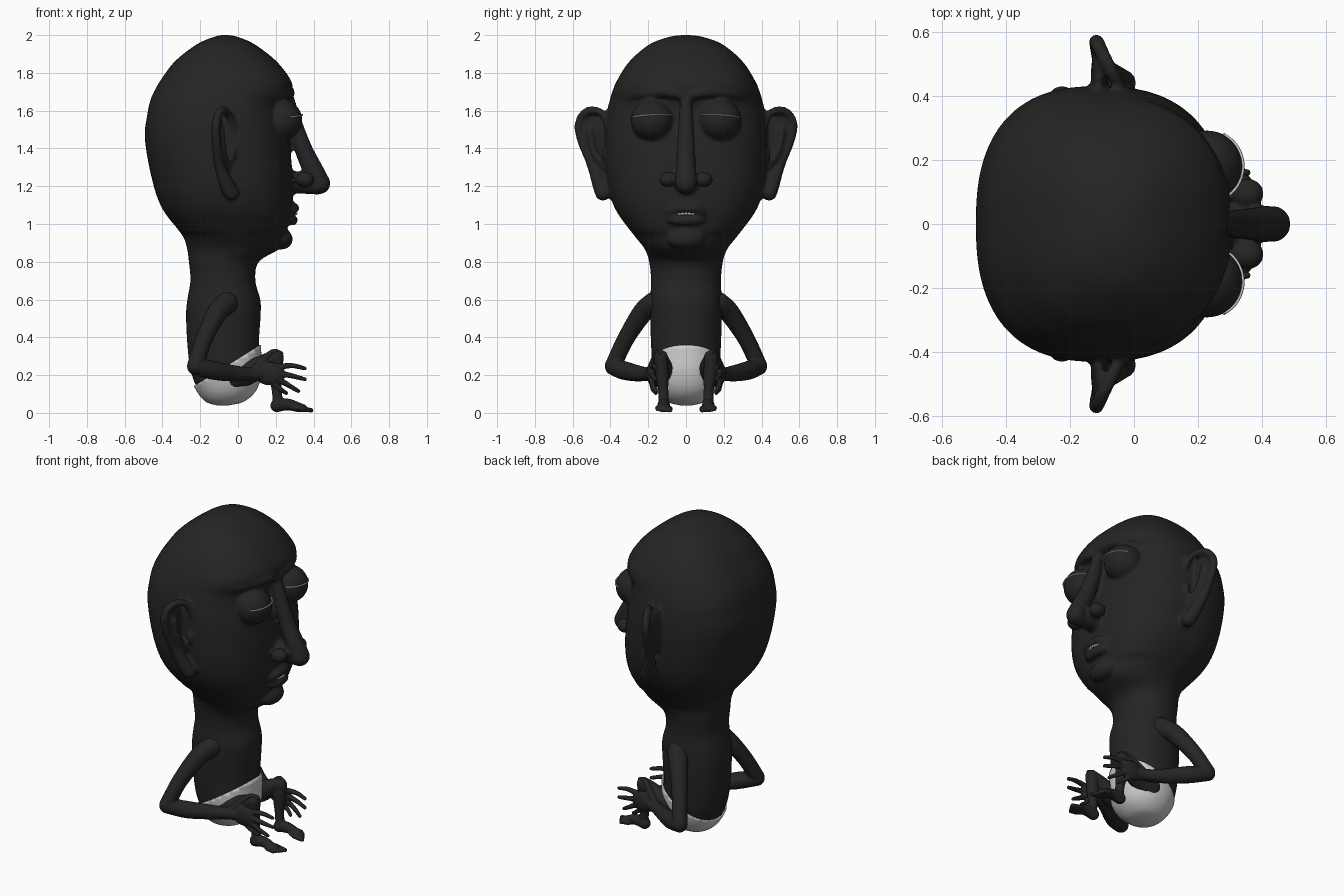
import bpy, bmesh, math
from mathutils import Vector, Matrix


def material(name, col):
    m = bpy.data.materials.new(name)
    m.diffuse_color = (*col, 1)
    return m


SKIN = material("dark_skin", (0.018, 0.018, 0.018))
CLOTH = material("white_cloth", (0.8, 0.8, 0.8))
GUM = material("lip_inside", (0.45, 0.25, 0.25))


def spline(rows, n):
    """Catmull-Rom through tuples of any length"""
    p = [Vector(r) for r in rows]
    out = []
    for i in range(len(p) - 1):
        a, b, c, d = p[max(i - 1, 0)], p[i], p[i + 1], p[min(i + 2, len(p) - 1)]
        for k in range(n):
            t = k / n
            out.append(0.5 * (2 * b + (c - a) * t + (2 * a - 5 * b + 4 * c - d) * t * t
                              + (3 * b - 3 * c + d - a) * t ** 3))
    return out + [p[-1]]


def skin_rings(bm, rings):
    vs = [[bm.verts.new(c) for c in r] for r in rings]
    for a, b in zip(vs, vs[1:]):
        for i in range(len(a)):
            j = (i + 1) % len(a)
            bm.faces.new((a[i], a[j], b[j], b[i]))
    bm.faces.new(vs[0][::-1])
    bm.faces.new(vs[-1])


def loft(bm, rows, grow=0.0, seg=64):
    """Stack of superellipse sections: z, back x, front x, half width"""
    rings = []
    for z, xb, xf, w in spline(rows, 6):
        e = 2 / (2.5 if z > 0.95 else 2.15)
        cx, a, w, ring = (xb + xf) / 2, (xf - xb) / 2 + grow, w + grow, []
        for i in range(seg):
            c, s = math.cos(2 * math.pi * i / seg), math.sin(2 * math.pi * i / seg)
            ring.append((cx + a * math.copysign(abs(c) ** e, c),
                         w * math.copysign(abs(s) ** e, s), z))
        rings.append(ring)
    skin_rings(bm, rings)


def ball(bm, c, r):
    bmesh.ops.create_uvsphere(bm, u_segments=24, v_segments=14, radius=1,
                              matrix=Matrix.Translation(c) @ Matrix.Diagonal((*r, 1)))


def tube(bm, pts, n=6, seg=14):
    """Tapered round-ended tube through (x, y, z, radius) points"""
    p = spline(pts, n)
    rings = []
    for i, q in enumerate(p):
        t = (p[min(i + 1, len(p) - 1)] - p[max(i - 1, 0)]).to_3d().normalized()
        u = t.cross(Vector((0.13, 0.31, 0.94))).normalized()
        v = t.cross(u)
        rings.append([q.to_3d() + q.w * (u * math.cos(a) + v * math.sin(a))
                      for a in [2 * math.pi * k / seg for k in range(seg)]])
    skin_rings(bm, rings)
    for q in (p[0], p[-1]):
        ball(bm, q.to_3d(), (q.w,) * 3)


def finish(name, bm, mat, voxel=0, smooth=3, thick=0):
    bmesh.ops.recalc_face_normals(bm, faces=bm.faces)
    me = bpy.data.meshes.new(name)
    bm.to_mesh(me)
    bm.free()
    ob = bpy.data.objects.new(name, me)
    bpy.context.collection.objects.link(ob)
    if voxel:
        m = ob.modifiers.new("blend", "REMESH")
        m.mode, m.voxel_size = "VOXEL", voxel
        m = ob.modifiers.new("relax", "SMOOTH")
        m.factor, m.iterations = 0.5, smooth
    if thick:
        ob.modifiers.new("thickness", "SOLIDIFY").thickness = thick
    dg = bpy.context.evaluated_depsgraph_get()
    ob.data = bpy.data.meshes.new_from_object(ob.evaluated_get(dg))
    ob.modifiers.clear()
    ob.data.materials.clear()
    ob.data.materials.append(mat)
    ob.data.shade_smooth()
    return ob


def flip(pts, s):
    return [(p[0], p[1] * s, *p[2:]) for p in pts]


TORSO = [(.04, -.10, -.06, .02), (.06, -.16, .02, .09), (.12, -.21, .085, .145),
         (.22, -.25, .115, .175), (.36, -.268, .11, .185), (.52, -.275, .12, .19)]
HEAD = [(.60, -.268, .118, .19), (.70, -.252, .092, .185), (.80, -.26, .11, .195),
        (.87, -.27, .22, .22), (.94, -.295, .25, .275), (1.08, -.40, .285, .375),
        (1.235, -.455, .29, .42), (1.45, -.493, .27, .43), (1.58, -.48, .245, .42),
        (1.65, -.465, .25, .405), (1.70, -.445, .285, .39), (1.76, -.41, .28, .365),
        (1.86, -.335, .205, .30), (1.95, -.22, .09, .195), (1.99, -.13, 0, .09),
        (2.0, -.09, -.05, .02)]

# Head, neck and torso with facial features blended in
bm = bmesh.new()
loft(bm, TORSO + HEAD)
tube(bm, [(.27, 0, 1.66, .03), (.295, 0, 1.55, .04), (.345, 0, 1.40, .048),
          (.405, 0, 1.27, .056), (.432, 0, 1.215, .057)])                      # nose
tube(bm, [(.31, 0, 1.22, .06), (.42, 0, 1.20, .045)])
ball(bm, (.23, 0, .92), (.06, .10, .055))                                      # chin
tube(bm, [(.225, -.12, 1.045, .022), (.285, -.07, 1.075, .024), (.30, 0, 1.085, .025),
          (.285, .07, 1.075, .024), (.225, .12, 1.045, .022)])                  # upper lip
tube(bm, [(.225, -.11, 1.035, .018), (.28, -.06, 1.022, .026), (.288, 0, 1.02, .028),
          (.28, .06, 1.022, .026), (.225, .11, 1.035, .018)])                   # lower lip
for s in (1, -1):
    ball(bm, (.228, .18 * s, 1.55), (.113, .113, .11))                         # closed eye
    ball(bm, (.355, .095 * s, 1.235), (.05, .047, .042))                       # nostril wing
    tube(bm, flip([(.27, .03, 1.685, .028), (.265, .12, 1.70, .03),
                   (.20, .25, 1.69, .03), (.11, .33, 1.66, .02)], s))          # brow
    tube(bm, flip([(-.02, .41, 1.48, .015), (-.05, .44, 1.58, .02), (-.09, .515, 1.60, .022),
                   (-.115, .565, 1.54, .024), (-.115, .555, 1.45, .024),
                   (-.10, .50, 1.32, .028), (-.055, .452, 1.20, .042),
                   (-.035, .44, 1.165, .042)], s))                             # ear rim, lobe
    ball(bm, (-.11, .45 * s, 1.46), (.025, .115, .14))                         # ear dish
    tube(bm, flip([(-.06, .43, 1.30, .02), (-.075, .49, 1.39, .016),
                   (-.085, .51, 1.50, .014)], s))                              # inner fold
    ball(bm, (-.03, .42 * s, 1.37), (.02, .03, .04))                           # tragus
finish("head_and_torso", bm, SKIN, 0.0105, 3)

# Thin white slits between the eyelids
bm = bmesh.new()
for s in (1, -1):
    path = []
    for k in range(9):
        a = math.radians(-62 + 124 * k / 8)
        path.append((.228 + .113 * math.cos(a), .18 + .113 * math.sin(a),
                     1.578 - .012 * (k / 8) + .006 * math.sin(math.pi * k / 8), .0042))
    tube(bm, flip(path, s), n=2, seg=6)
finish("eye_slits", bm, CLOTH)

# Teeth and gum glimpsed in the mouth
bm = bmesh.new()
tube(bm, [(.278, -.075, 1.044, .007), (.306, 0, 1.054, .007), (.278, .075, 1.044, .007)], seg=8)
finish("mouth_gum", bm, GUM)
bm = bmesh.new()
for k in range(-3, 4):
    ball(bm, (.31 - .0000 - .03 * (k / 3.5) ** 2, k * .018, 1.055), (.006, .009, .006))
finish("teeth", bm, CLOTH)

# Underpants: grown lower torso cut along a slope
bm = bmesh.new()
loft(bm, TORSO, 0.012)
bmesh.ops.bisect_plane(bm, geom=bm.verts[:] + bm.edges[:] + bm.faces[:], clear_outer=True,
                       plane_co=(-.055, 0, .252), plane_no=(-.61, 0, 1))
finish("underpants", bm, CLOTH, thick=0.008)

for s, side in ((1, "left"), (-1, "right")):
    # Arm and open hand
    bm = bmesh.new()
    for pts in (
        [(-.06, .17, .58, .06), (-.11, .23, .53, .055), (-.18, .32, .39, .046), (-.225, .385, .25, .045)],
        [(-.225, .385, .245, .045), (-.13, .33, .225, .05), (-.03, .26, .21, .044),
         (.06, .205, .205, .036), (.11, .185, .205, .035)],
        [(.22, .175, .245, .017), (.29, .17, .25, .014), (.355, .16, .235, .011)],
        [(.22, .18, .21, .017), (.29, .175, .195, .014), (.355, .16, .178, .011)],
        [(.21, .18, .18, .017), (.27, .175, .145, .014), (.32, .16, .115, .011)],
        [(.18, .18, .16, .016), (.225, .175, .125, .013), (.255, .16, .105, .011)],
        [(.09, .185, .23, .024), (.14, .165, .285, .02), (.19, .145, .325, .015), (.23, .135, .315, .011)],
    ):
        tube(bm, flip(pts, s))
    ball(bm, (.165, .18 * s, .208), (.08, .03, .062))
    finish(side + "_arm", bm, SKIN, 0.006, 3)

    # Bent leg and foot
    bm = bmesh.new()
    for pts in (
        [(-.02, .115, .19, .07), (.08, .125, .225, .062), (.16, .132, .275, .045), (.205, .132, .295, .037)],
        [(.205, .132, .295, .037), (.20, .128, .20, .036), (.205, .12, .12, .027), (.212, .118, .055, .028)],
        [(.205, .118, .038, .034), (.26, .118, .045, .032), (.32, .12, .03, .026), (.345, .12, .024, .022)],
    ):
        tube(bm, flip(pts, s))
    ball(bm, (.32, .12 * s, .026), (.045, .045, .021))
    for k in range(5):
        y, r = .085 + .017 * k, .015 - .0015 * k
        tube(bm, flip([(.33, y, .022, r), (.388 - .009 * k, y, .014, r * .85)], s))
    finish(side + "_leg", bm, SKIN, 0.006, 3)
